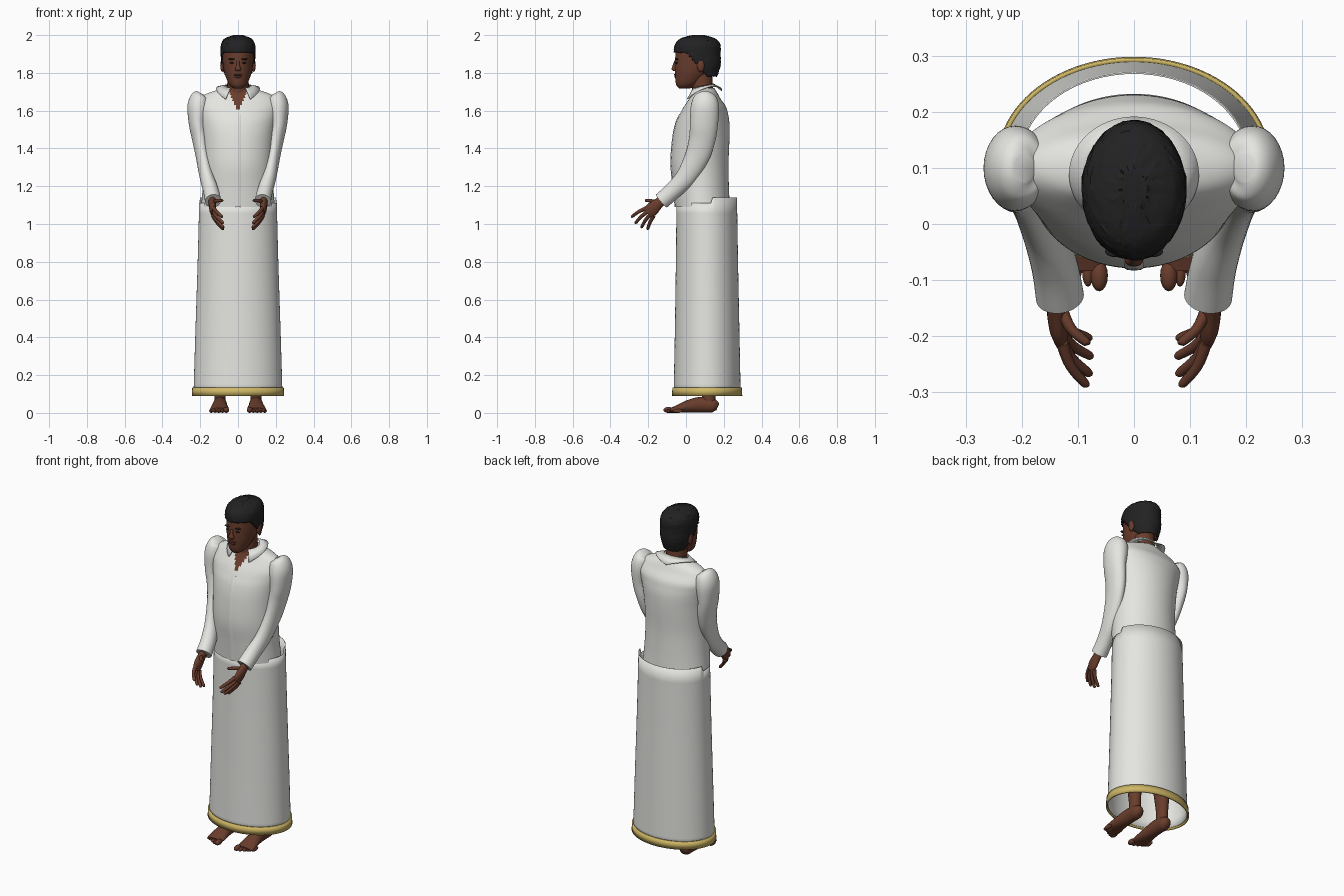
import bpy, bmesh, math, random
from mathutils import Vector

random.seed(4)
cube = bpy.data.objects.get("Cube")
if cube:
    bpy.data.objects.remove(cube)


def material(name, rgb):
    m = bpy.data.materials.new(name)
    m.use_nodes = True
    m.diffuse_color = (*rgb, 1)
    m.node_tree.nodes["Principled BSDF"].inputs["Base Color"].default_value = (*rgb, 1)
    return m


WHITE = material("white cotton", (0.78, 0.78, 0.75))
GOLD = material("gold trim", (0.62, 0.47, 0.13))
SKIN = material("brown skin", (0.14, 0.046, 0.025))
LIPS = material("dark lips", (0.10, 0.03, 0.022))
HAIR = material("black hair", (0.016, 0.016, 0.017))


def finish(name, bm, mats, angle=50):
    bmesh.ops.recalc_face_normals(bm, faces=bm.faces[:])
    me = bpy.data.meshes.new(name)
    bm.to_mesh(me)
    bm.free()
    ob = bpy.data.objects.new(name, me)
    bpy.context.scene.collection.objects.link(ob)
    for m in mats:
        me.materials.append(m)
    bpy.ops.object.select_all(action='DESELECT')
    ob.select_set(True)
    bpy.context.view_layer.objects.active = ob
    bpy.ops.object.shade_smooth_by_angle(angle=math.radians(angle))
    return ob


def spline(rows, steps):
    """Catmull-Rom interpolation through rows of equal length."""
    out = []
    for i in range(len(rows) - 1):
        p0, p1, p2 = rows[max(i - 1, 0)], rows[i], rows[i + 1]
        p3 = rows[min(i + 2, len(rows) - 1)]
        for k in range(steps):
            t = k / steps
            out.append([b + t / 2 * (c - a + t * (2 * a - 5 * b + 4 * c - d + t * (3 * (b - c) + d - a)))
                        for a, b, c, d in zip(p0, p1, p2, p3)])
    return out + [list(rows[-1])]


def loft(rows, sides=24, steps=4, level=False, caps=True):
    """Skin elliptical rings (x, y, z, half width, half depth)."""
    rows = spline(rows, steps)
    bm, rings = bmesh.new(), []
    for i, (x, y, z, a, b) in enumerate(rows):
        c, u, v = Vector((x, y, z)), Vector((1, 0, 0)), Vector((0, 1, 0))
        if not level:
            t = Vector(rows[min(i + 1, len(rows) - 1)][:3]) - Vector(rows[max(i - 1, 0)][:3])
            t.normalize()
            u = (u - t * u.dot(t)).normalized()
            v = t.cross(u)
        angles = [math.tau * k / sides for k in range(sides)]
        rings.append([bm.verts.new(c + u * a * math.cos(w) + v * b * math.sin(w)) for w in angles])
    for r, s in zip(rings, rings[1:]):
        for k in range(sides):
            n = (k + 1) % sides
            bm.faces.new((r[k], r[n], s[n], s[k]))
    if caps:
        bm.faces.new(rings[0])
        bm.faces.new(rings[-1])
    return bm


def upright(rows, **kw):
    """Level rings given as (z, centre y, half width, half depth)."""
    return loft([(0, y, z, a, b) for z, y, a, b in rows], level=True, **kw)


def ball(name, at, size, mat):
    bm = bmesh.new()
    bmesh.ops.create_uvsphere(bm, u_segments=16, v_segments=10, radius=1)
    for v in bm.verts:
        v.co = Vector(p + q * r for p, q, r in zip(at, v.co, size))
    return finish(name, bm, [mat])


def thicken(ob, t):
    mod = ob.modifiers.new("thickness", 'SOLIDIFY')
    mod.thickness, mod.offset = t, 0


# Shirt body, with an open neck showing skin
body = [(1.09, .088, .195, .144), (1.2, .08, .187, .147), (1.32, .073, .185, .152), (1.45, .08, .19, .15),
        (1.53, .088, .2, .142), (1.58, .095, .212, .128), (1.62, .1, .22, .112), (1.66, .1, .205, .085),
        (1.69, .1, .165, .068), (1.72, .095, .075, .055)]
bm = upright(body, sides=128, steps=8)
for f in bm.faces:
    c = f.calc_center_median()
    f.material_index = int(c.y < .08 and abs(c.x) < (c.z - 1.595) * .45)
finish("shirt_body", bm, [WHITE, SKIN])

# Button placket running down the chest
placket = [(0, y - d, z, .017, .004) for z, y, w, d in body[:6]]
finish("shirt_placket", loft(placket, sides=8), [WHITE])

# Folded collar, open at the front
bm, prev = bmesh.new(), None
for k in range(49):
    a = .6 + (math.tau - 1.2) * k / 48
    s, c = math.sin(a), math.cos(a)
    top = bm.verts.new((.07 * s, .087 - .058 * c, 1.73 - .012 * c))
    low = bm.verts.new((.115 * s, .09 - .1 * c, 1.665 - .04 * c + .05 * abs(s)))
    if prev:
        bm.faces.new((prev[0], top, low, prev[1]))
    prev = top, low
thicken(finish("shirt_collar", bm, [WHITE]), .005)

# Wrapped skirt: the back half stands higher at the waist
bm = upright([(.1, .112, .234, .176), (.4, .112, .225, .17), (.8, .111, .212, .163), (1.11, .11, .204, .159)],
             sides=96, caps=False)
for v in bm.verts:
    if v.co.z > 1.1 and v.co.y > .135:
        v.co.z = 1.14
thicken(finish("skirt", bm, [WHITE]), .003)
bm = upright([(.09, .112, .24, .182), (.135, .112, .238, .18)], sides=96, steps=1, caps=False)
thicken(finish("skirt_trim", bm, [GOLD]), .008)

# Neck and head
finish("neck", upright([(1.6, .095, .06, .05), (1.7, .088, .058, .056), (1.82, .08, .055, .056)]), [SKIN])
finish("head", upright([(1.717, -.008, .022, .028), (1.737, .004, .046, .056), (1.785, .03, .067, .088),
                        (1.83, .05, .078, .109), (1.88, .057, .082, .114), (1.93, .06, .08, .11),
                        (1.965, .062, .058, .085), (1.985, .062, .02, .03)], sides=40), [SKIN])
finish("nose", loft([(0, -.055, 1.865, .007, .006), (0, -.06, 1.84, .009, .011), (0, -.063, 1.82, .017, .013),
                     (0, -.058, 1.809, .012, .008)], sides=16, level=True), [SKIN])
ball("upper_lip", (0, -.054, 1.79), (.025, .01, .006), LIPS)
ball("lower_lip", (0, -.051, 1.779), (.021, .01, .007), LIPS)
ball("chin", (0, -.033, 1.742), (.026, .017, .02), SKIN)

# Cropped hair, trimmed along a line falling from forehead to nape
bm = upright([(1.775, .09, .064, .07), (1.84, .072, .084, .109), (1.9, .06, .09, .121), (1.95, .062, .088, .118),
              (1.98, .063, .068, .09), (1.998, .063, .022, .03)], sides=64, steps=7)
cut = [f for f in bm.faces
       if f.calc_center_median().z < 1.91 - .13 * min(max(f.calc_center_median().y / .11, 0), 1)]
bmesh.ops.delete(bm, geom=cut, context='FACES')
for v in bm.verts:
    v.co += Vector(random.uniform(-.0016, .0016) for _ in range(3))
thicken(finish("hair", bm, [HAIR], 25), .004)

# Paired parts
FINGERS = [("index", (.128, -.213, 1.083), (.084, -.29, 1.037)), ("middle", (.13, -.205, 1.065), (.078, -.27, 1.003)),
           ("ring", (.132, -.19, 1.05), (.076, -.238, .98)), ("little", (.132, -.172, 1.042), (.078, -.205, .97)),
           ("thumb", (.128, -.155, 1.115), (.082, -.215, 1.125))]
for side, s in (("left", 1), ("right", -1)):
    def limb(name, rows, mat, **kw):
        finish(f"{side}_{name}", loft([(s * r[0], *r[1:]) for r in rows], **kw), [mat])

    def lump(name, at, size, mat):
        ball(f"{side}_{name}", (s * at[0], *at[1:]), size, mat)

    # Sleeve, bent forward at the elbow
    limb("sleeve", [(.195, .1, 1.692, .02, .025), (.202, .1, 1.675, .046, .058), (.21, .1, 1.62, .058, .075),
                    (.213, .095, 1.53, .047, .074), (.2, .086, 1.45, .043, .07), (.187, .06, 1.36, .037, .064),
                    (.166, 0, 1.25, .037, .053), (.143, -.07, 1.175, .041, .046), (.132, -.13, 1.122, .043, .045)],
         WHITE, steps=6, sides=32)

    # Hand with spread fingers
    limb("palm", [(.135, -.11, 1.14, .02, .026), (.136, -.145, 1.11, .02, .028), (.134, -.18, 1.078, .018, .036),
                  (.13, -.203, 1.055, .012, .03)], SKIN, sides=16)
    for finger, root, tip in FINGERS:
        a, b = Vector(root), Vector(tip)
        bend = a.lerp(b, .5) + Vector((.007, -.002, .003))
        limb(f"{finger}_finger", [(*a, .011, .011), (*bend, .0095, .0095), (*a.lerp(b, .92), .008, .008),
                                  (*b, .003, .003)], SKIN, sides=10)

    # Leg, foot and toes
    limb("leg", [(.095, .12, .03, .032, .036), (.095, .12, .12, .03, .036), (.095, .115, .3, .045, .053),
                 (.095, .11, .5, .048, .052), (.09, .11, .9, .07, .08)], SKIN)
    limb("foot", [(.095, .168, .03, .016, .018), (.095, .145, .038, .033, .036), (.095, .08, .043, .036, .042),
                  (.097, .01, .034, .041, .033), (.098, -.05, .02, .05, .019), (.098, -.082, .014, .046, .012)], SKIN)
    for i in range(5):
        r = .0155 if i == 0 else .0105
        lump(f"toe_{i + 1}", (.062 + .02 * i, -.092 + .007 * i + .0012 * i * i, r), (r, .028, r), SKIN)

    # Face details
    lump("ear", (.083, .078, 1.838), (.011, .02, .033), SKIN)
    lump("eye", (.031, -.0495, 1.853), (.013, .006, .005), HAIR)
    lump("brow", (.033, -.049, 1.873), (.019, .01, .0045), HAIR)
